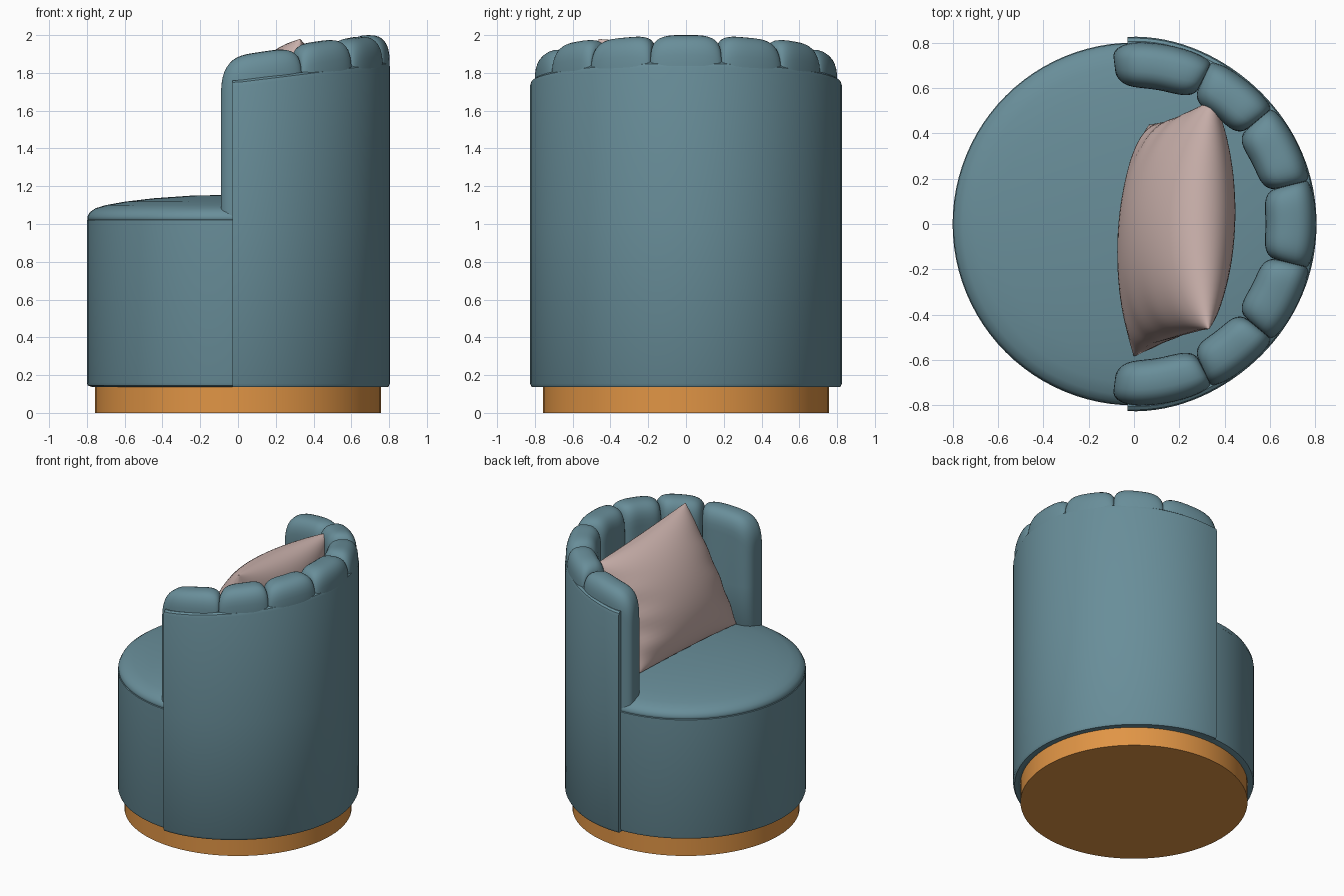
import bpy, bmesh
from math import sin, cos, pi, radians
from mathutils import Vector

if "Cube" in bpy.data.objects:
    bpy.data.objects.remove(bpy.data.objects["Cube"])


def material(name, color):
    m = bpy.data.materials.new(name)
    m.diffuse_color = color
    m.use_nodes = True
    m.node_tree.nodes["Principled BSDF"].inputs["Base Color"].default_value = m.diffuse_color
    return m


BLUE = material("blue_velvet", (0.14, 0.27, 0.32, 1))
WOOD = material("orange_wood", (0.75, 0.30, 0.06, 1))
PINK = material("pink_fabric", (0.62, 0.46, 0.43, 1))


def loft(name, sections, mat, angle=35):
    """Skin a row of closed loops, cap both ends, shade smooth."""
    bm = bmesh.new()
    rings = [[bm.verts.new(p) for p in s] for s in sections]
    n = len(rings[0])
    for a, b in zip(rings, rings[1:]):
        for i in range(n):
            j = (i + 1) % n
            bm.faces.new((a[i], a[j], b[j], b[i]))
    bm.faces.new(rings[0])
    bm.faces.new(rings[-1])
    bmesh.ops.remove_doubles(bm, verts=bm.verts, dist=0.0005)
    bmesh.ops.recalc_face_normals(bm, faces=bm.faces)
    me = bpy.data.meshes.new(name)
    bm.to_mesh(me)
    bm.free()
    me.materials.append(mat)
    ob = bpy.data.objects.new(name, me)
    bpy.context.collection.objects.link(ob)
    bpy.ops.object.select_all(action='DESELECT')
    ob.select_set(True)
    bpy.context.view_layer.objects.active = ob
    bpy.ops.object.shade_smooth_by_angle(angle=radians(angle))
    return ob


def lathe(name, profile, mat, steps=96):
    return loft(name, [[(r * cos(2 * pi * i / steps), r * sin(2 * pi * i / steps), z)
                        for i in range(steps)] for r, z in profile], mat)


def polar(r, t, z):
    return (r * cos(t), r * sin(t), z)


# Plinth
lathe("base_plinth", [(0.757, 0), (0.757, 0.14)], WOOD)

# Seat drum and crowned cushion
lathe("seat_drum", [(0.77, 0.137), (0.795, 0.145), (0.8, 0.16), (0.8, 1.02), (0.79, 1.03)], BLUE)
lathe("seat_cushion", [(0.78, 1.0), (0.797, 1.025), (0.797, 1.04), (0.785, 1.062), (0.755, 1.083),
                       (0.70, 1.1), (0.60, 1.118), (0.45, 1.136), (0.25, 1.15), (0.02, 1.155)], BLUE)

# Outer back shell: upright wall around the rear half, lower at its ends
shell = []
for i in range(65):
    t = radians(-92 + 184 * i / 64)
    R = 0.805 + 0.021 * abs(sin(t)) ** 8
    zt = 1.76 + 0.1 * max(0, cos(t))
    prof = [(R - 0.09, 0.14), (R - 0.01, 0.137), (R, 0.155), (R, 1.0), (R, zt - 0.03),
            (R - 0.006, zt - 0.01), (R - 0.02, zt), (R - 0.09, zt)]
    shell.append([polar(r, t, z) for r, z in prof])
loft("back_shell", shell, BLUE)


# Padded channels lining the back and rolling over the shell's top edge
def channel(name, a0, a1, top0, top1, inner, free_end=False):
    sections, n = [], 24
    for i in range(n + 1):
        u = -cos(pi * i / n)                    # denser rows near the seams
        f = (u + 1) / 2
        t = radians(a0 + (a1 - a0) * f)
        pinch = 1 - (1 - abs(u) ** 4) ** 0.5
        di, do, dz = 0.06 * pinch, 0.02 * pinch, 0.07 * pinch
        if free_end and u > 0:
            di, do, dz = 0.08 * pinch, 0.06 * pinch, 0.16 * pinch
        ri, ro = inner + di, 0.803 - do
        zt = top0 + (top1 - top0) * f - dz
        mid, half, h = (ri + ro) / 2, (ro - ri) / 2, 0.15
        zb = 1.04 if free_end else 1.0
        prof = [(ri + 0.03, zb), (ri, zb + 0.05), (ri, 1.4)]
        for k in range(17):
            c, s = cos(pi - pi * k / 16), sin(pi * k / 16)
            cx = abs(c) ** 0.75 * (1 if c > 0 else -1)
            prof.append((mid + half * cx, zt - h + h * max(s, 0) ** 0.75))
        prof += [(ro, 1.4), (ro, zb)]
        sections.append([polar(r, t, z) for r, z in prof])
    loft(name, sections, BLUE, 50)


channel("channel_center", -14, 14, 2.0, 2.0, 0.58)
for side, s in (("left", 1), ("right", -1)):
    channel("channel_inner_" + side, 14 * s, 40 * s, 2.0, 1.975, 0.585)
    channel("channel_outer_" + side, 40 * s, 64.5 * s, 1.985, 1.95, 0.595)
    channel("channel_end_" + side, 64.5 * s, 97 * s, 1.94, 1.88, 0.60, True)

# Leaning scatter pillow: bulged skewed square between four corners
A, B = Vector((0.35, 0.55, 1.91)), Vector((0.33, -0.465, 1.98))
C, D = Vector((0.0, -0.585, 1.13)), Vector((0.07, 0.44, 1.14))
NORMAL = (B - D).cross(A - C).normalized()
if NORMAL.x > 0:
    NORMAL = -NORMAL


def pillow_point(u, v, side):
    # edges draw inward between the corners
    p, q = u * (1 - 0.05 * (1 - v * v)), v * (1 - 0.03 * (1 - u * u))
    low = D.lerp(C, (p + 1) / 2)
    high = A.lerp(B, (p + 1) / 2)
    t = 0.225 * (max(0, 1 - u * u) * max(0, 1 - v * v)) ** 0.48
    # folds gathering at the left and right edges
    t *= 1 + 0.1 * sin(13 * v + 4 * u) * u ** 4 * (0.6 - 0.4 * v)
    return low.lerp(high, (q + 1) / 2) + NORMAL * t * side


N = 36
ticks = [-cos(pi * i / N) for i in range(N + 1)]
loft("pillow", [[pillow_point(u, v, 1) for v in ticks] +
                [pillow_point(u, v, -1) for v in reversed(ticks[1:-1])]
                for u in ticks[1:-1]], PINK, 60)
